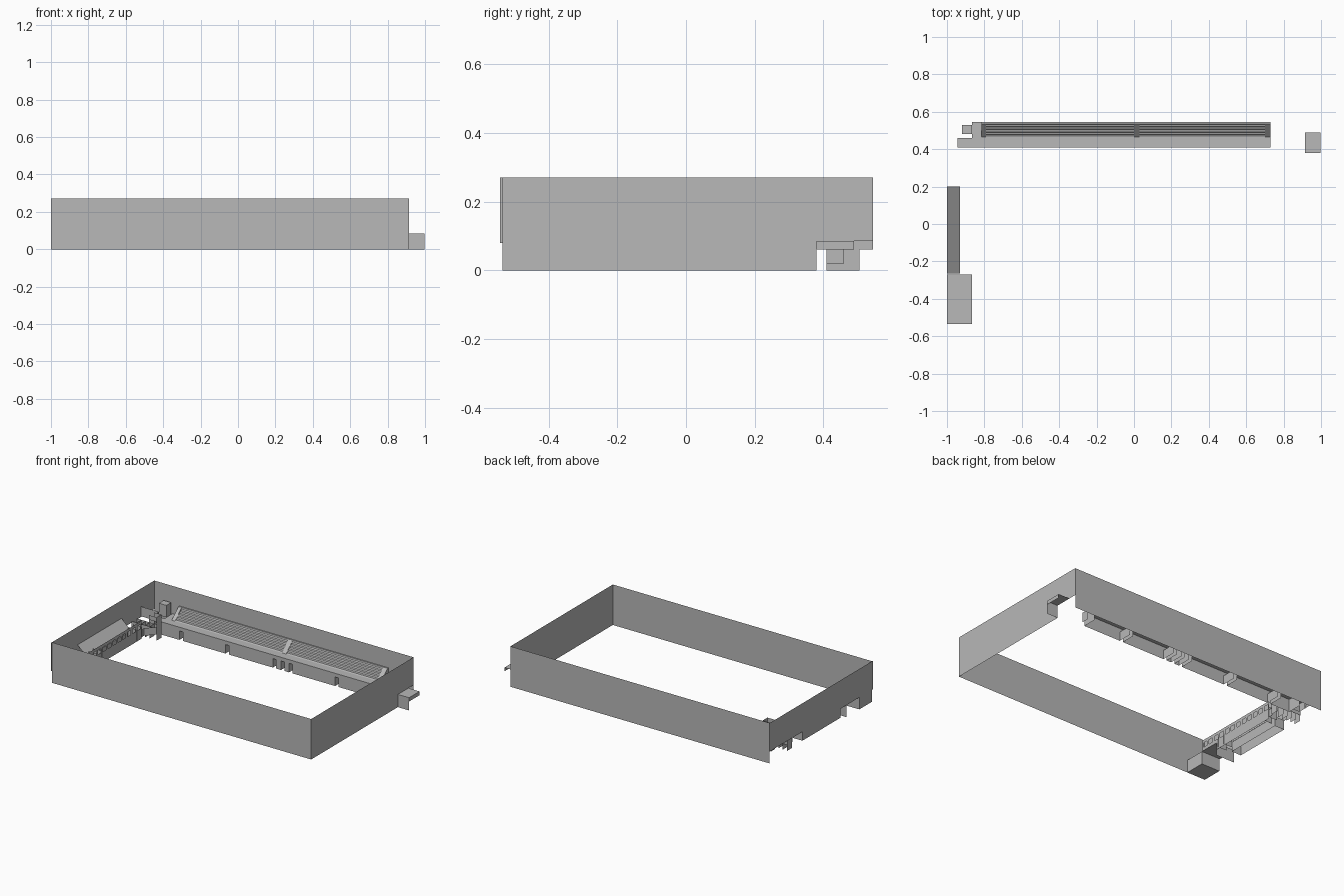
import bpy, bmesh

cube = bpy.data.objects.get("Cube")
if cube:
    bpy.data.objects.remove(cube, do_unlink=True)

grey = bpy.data.materials.new("plain grey")
grey.use_nodes = True
shade = (0.48, 0.48, 0.48, 1)
grey.diffuse_color = shade
grey.node_tree.nodes["Principled BSDF"].inputs["Base Color"].default_value = shade


def finish(name, bm):
    bmesh.ops.remove_doubles(bm, verts=bm.verts, dist=0.0001)
    mesh = bpy.data.meshes.new(name)
    bm.to_mesh(mesh)
    bm.free()
    mesh.materials.append(grey)
    obj = bpy.data.objects.new(name, mesh)
    bpy.context.collection.objects.link(obj)
    return obj


def sheet(name, *points):
    """One flat sheet through the given corners."""
    bm = bmesh.new()
    bm.faces.new([bm.verts.new(p) for p in points])
    return finish(name, bm)


def wall(name, path, low, high):
    """Upright sheet metal following a plan path."""
    bm = bmesh.new()
    for (xa, ya), (xb, yb) in zip(path, path[1:]):
        bm.faces.new([bm.verts.new(p) for p in
                      ((xa, ya, low), (xb, yb, low), (xb, yb, high), (xa, ya, high))])
    return finish(name, bm)


def box(name, x, y, z, skip_bottom=False):
    """Box from axis ranges, optionally open below."""
    bm = bmesh.new()
    bmesh.ops.create_cube(bm, size=1)
    for v in bm.verts:
        v.co = [r[0] if c < 0 else r[1] for c, r in zip(v.co, (x, y, z))]
    if skip_bottom:
        bm.normal_update()
        bmesh.ops.delete(bm, geom=[f for f in bm.faces if f.normal.z < -0.5],
                         context='FACES')
    return finish(name, bm)


def extrude_x(name, profile, x0, x1):
    """Sweep a y,z profile along x."""
    bm = bmesh.new()
    for (ya, za), (yb, zb) in zip(profile, profile[1:]):
        bm.faces.new([bm.verts.new(p) for p in
                      ((x0, ya, za), (x1, ya, za), (x1, yb, zb), (x0, yb, zb))])
    return finish(name, bm)


W, E, S, N, TOP, LIP = -1.0, 0.915, -0.535, 0.545, 0.27, 0.085

# Outer walls, with the lower openings in both end walls
wall("front_wall", [(W, S), (E, S)], 0, TOP)
wall("back_wall", [(W, N), (E, N)], 0, TOP)
sheet("left_end_wall", (E, S, 0), (E, 0.38, 0), (E, 0.38, LIP),
      (E, N, LIP), (E, N, TOP), (E, S, TOP))
wall("right_end_wall", [(W, S - 0.007), (W, N)], 0.08, TOP)

# Folded bracket outside the left end
sheet("bracket_top", (E, 0.38, LIP), (0.998, 0.38, LIP), (0.998, 0.49, LIP), (E, 0.49, LIP))
wall("bracket_front_flap", [(E, 0.38), (0.998, 0.38)], 0, LIP)
wall("bracket_end_flap", [(0.998, 0.38), (0.998, 0.49)], 0.06, LIP)

# Rear sill: flat ledge and notched skirt under it
x0, x1, sill_y = -0.865, 0.73, 0.41
sheet("rear_ledge", (x0, sill_y, LIP), (x1, sill_y, LIP), (x1, 0.465, LIP), (x0, 0.465, LIP))
gaps = [-0.72, -0.38, -0.03, 0.03, 0.09, 0.43]
starts = [x0] + [g + 0.025 for g in gaps]
for i, (a, b) in enumerate(zip(starts, gaps + [x1])):
    wall(f"rear_skirt_{i}", [(a, N - 0.04), (a, sill_y), (b, sill_y), (b, N - 0.04)], 0, 0.06)
wall("rear_skirt_rail", [(x0, N), (x0, sill_y), (x1, sill_y), (x1, N)], 0.06, LIP)
wall("rear_end_plate", [(0.745, sill_y), (0.745, 0.46)], 0.02, LIP)

# Sloping grille with stepped slats in two runs
steps = 5
profile = [(0.465, LIP)]
for i in range(steps):
    y, z = profile[-1]
    profile += [(y + 0.011, z + 0.004), (y + 0.014, z + 0.013)]
profile += [(N, profile[-1][1])]
for side, a, b in (("right", -0.79, 0.0), ("left", 0.03, 0.7)):
    extrude_x(f"grille_slats_{side}", profile, a, b)
for i, (a, b) in enumerate(((-0.815, -0.79), (0.0, 0.03), (0.7, x1))):
    extrude_x(f"grille_frame_{i}", [profile[0], profile[-2], profile[-1]], a, b)
for side, x in (("right", -0.815), ("left", x1)):
    sheet(f"grille_end_{side}", *[(x, y, z) for y, z in
                                  (profile[0], profile[-2], profile[-1], (N, LIP))])
sheet("grille_side_ledge", (x0, 0.465, LIP), (-0.815, 0.465, LIP),
      (-0.815, N, LIP), (x0, N, LIP))

# Rear corner pieces
box("corner_post", (-0.92, x0), (0.48, 0.53), (LIP, 0.165))
sheet("corner_ledge", (-0.945, 0.41, LIP), (x0, 0.41, LIP), (x0, 0.46, LIP), (-0.945, 0.46, LIP))
wall("corner_ledge_flap", [(-0.945, 0.46), (-0.945, 0.41), (x0, 0.41)], 0.03, LIP)

# Front corner box and the bridge beside it
box("corner_box", (W, x0), (S, -0.4), (0, LIP))
sheet("bridge_top", (W, -0.4, LIP), (x0, -0.4, LIP), (x0, -0.27, LIP), (W, -0.27, LIP))
wall("bridge_side", [(W, -0.265), (x0, -0.265)], 0, LIP)

# Side duct, open below, with a sloping hood against the wall
box("side_duct", (W, -0.93), (-0.2, 0.2), (0.02, LIP), True)
sheet("duct_hood", (W, -0.265, 0.15), (-0.93, -0.265, LIP), (-0.93, 0.2, LIP), (W, 0.2, 0.15))
for i, y in enumerate((-0.25, -0.2, 0.17, 0.22)):
    wall(f"duct_rib_{i}", [(-0.93, y), (x0, y)], 0.05, 0.12)

# Side panel pierced by a row of windows
px, lo, hi, n = -0.868, -0.4, 0.22, 12
wall("window_panel_base", [(px, -0.265), (px, 0.22)], 0.04, 0.11)
wall("window_panel_sill", [(px, lo), (px, -0.265)], LIP, 0.11)
wall("window_panel_head", [(px, lo), (px, hi)], 0.14, 0.16)
pitch = (hi - lo) / n
for i in range(n + 1):
    y = lo + i * pitch
    wall(f"window_bar_{i}", [(px, max(lo, y - 0.01)), (px, min(hi, y + 0.01))], 0.11, 0.14)

# Ribbed hinge bracket between the side panel and the rear sill
for side, y in (("front", 0.305), ("rear", 0.355)):
    wall(f"hinge_{side}_lower", [(W, y), (-0.815, y)], 0.05, 0.09)
    wall(f"hinge_{side}_upper", [(-0.87, y), (-0.815, y)], 0.135, 0.165)
for i in range(5):
    x = -0.995 + i * 0.032
    wall(f"hinge_rib_{i}", [(x, 0.305), (x, 0.355)], 0.01, 0.09)
wall("hinge_end", [(-0.815, 0.305), (-0.815, 0.355)], 0.01, 0.165)
wall("hinge_gusset", [(px, 0.22), (px, 0.25), (-0.815, 0.305)], 0.05, 0.1)
wall("hinge_back_plate", [(W, 0.405), (px, 0.405), (px, 0.355)], LIP, 0.15)
